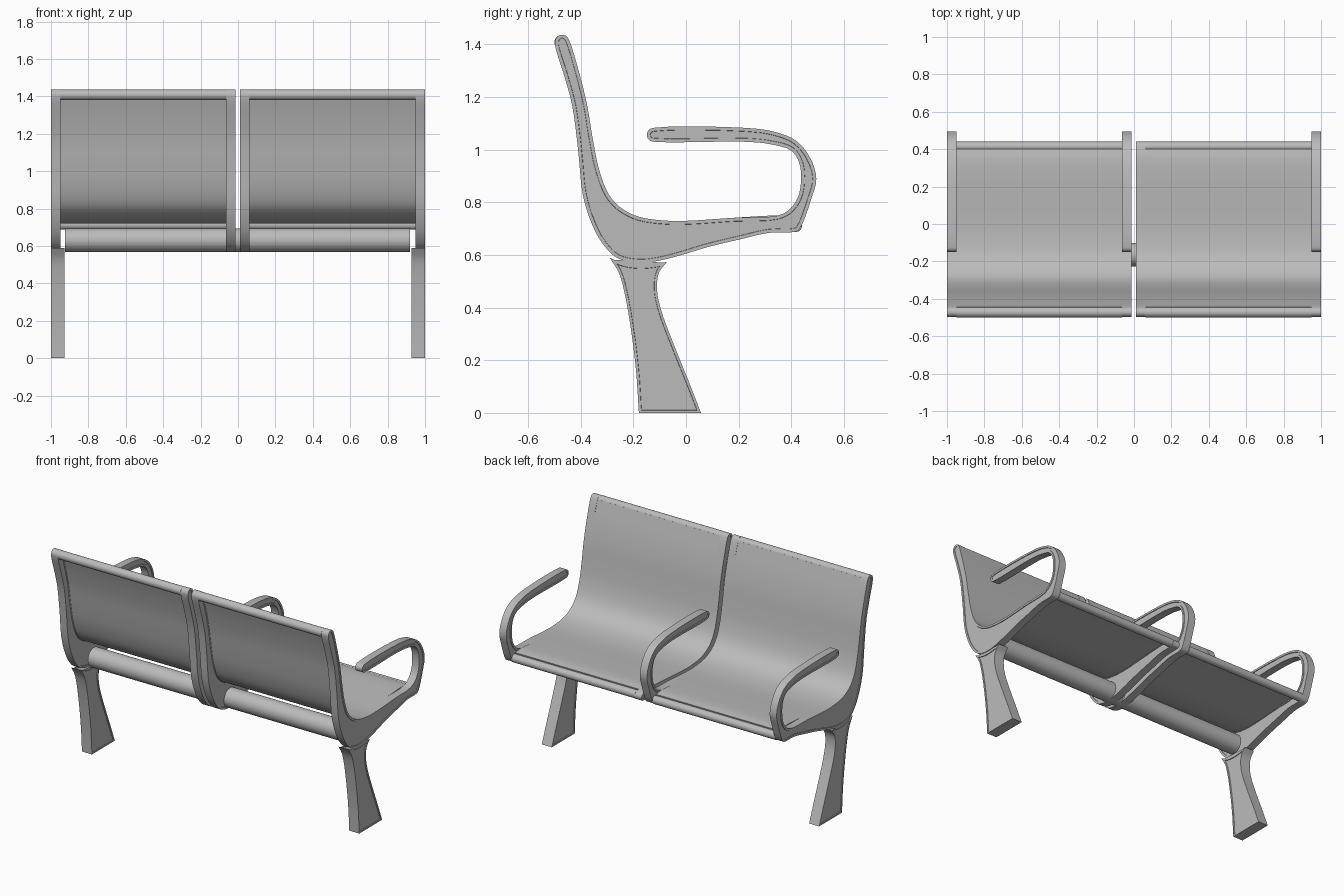
import bpy
import bmesh
import math
from mathutils import Vector

old_cube = bpy.data.objects.get("Cube")
if old_cube:
    bpy.data.objects.remove(old_cube, do_unlink=True)

grey = bpy.data.materials.new("satin grey metal")
grey.use_nodes = True
grey.diffuse_color = (0.5, 0.5, 0.5, 1)
grey.node_tree.nodes["Principled BSDF"].inputs["Base Color"].default_value = grey.diffuse_color


def spline(points, closed=False, steps=4):
    """Smooth centripetal curve through (y, z) points."""
    pts = [Vector(p) for p in points]
    if closed:
        pts = [pts[-1]] + pts + pts[:2]
    else:
        pts = [2 * pts[0] - pts[1]] + pts + [2 * pts[-1] - pts[-2]]
    curve = []
    for a, b, c, d in zip(pts, pts[1:], pts[2:], pts[3:]):
        t1 = math.sqrt((b - a).length)
        t2 = t1 + math.sqrt((c - b).length)
        t3 = t2 + math.sqrt((d - c).length)
        for i in range(steps):
            t = t1 + (t2 - t1) * i / steps
            ab = a.lerp(b, t / t1)
            bc = b.lerp(c, (t - t1) / (t2 - t1))
            cd = c.lerp(d, (t - t2) / (t3 - t2))
            abc = ab.lerp(bc, t / t2)
            bcd = bc.lerp(cd, (t - t1) / (t3 - t1))
            curve.append(abc.lerp(bcd, (t - t1) / (t2 - t1)))
    if not closed:
        curve.append(pts[-2])
    return curve


def finish(name, bm):
    """Turn a bmesh into a shaded, coloured object."""
    mesh = bpy.data.meshes.new(name)
    bm.to_mesh(mesh)
    bm.free()
    mesh.materials.append(grey)
    obj = bpy.data.objects.new(name, mesh)
    bpy.context.collection.objects.link(obj)
    bpy.ops.object.select_all(action="DESELECT")
    obj.select_set(True)
    bpy.context.view_layer.objects.active = obj
    bpy.ops.object.shade_smooth_by_angle(angle=math.radians(35))
    return obj


def slab(name, outline, x0, x1, rim=0.0):
    """Extrude a side outline across x; a rim sinks both side faces."""
    bm = bmesh.new()
    face = bm.faces.new([bm.verts.new((x0, p.x, p.y)) for p in outline])
    grown = bmesh.ops.extrude_face_region(bm, geom=[face])["geom"]
    verts = [g for g in grown if isinstance(g, bmesh.types.BMVert)]
    bmesh.ops.translate(bm, verts=verts, vec=(x1 - x0, 0, 0))
    bmesh.ops.recalc_face_normals(bm, faces=bm.faces)
    if rim:
        sides = [f for f in bm.faces if len(f.verts) > 4]
        bmesh.ops.inset_individual(bm, faces=sides, thickness=rim, use_even_offset=True)
        bmesh.ops.inset_individual(bm, faces=sides, thickness=0.001, depth=-0.004)
    return finish(name, bm)


def rod(name, centre, radius, x0, x1):
    circle = [Vector((centre[0] + radius * math.cos(a), centre[1] + radius * math.sin(a)))
              for a in (math.tau * i / 32 for i in range(32))]
    return slab(name, circle, x0, x1)


# Side outlines as (y, z)
seat_line = [(-.445, 1.418), (-.407, 1.297), (-.376, 1.171), (-.354, 1.04), (-.33, .924),
             (-.293, .829), (-.247, .779), (-.179, .745), (-.072, .73), (.01, .73),
             (.18, .741), (.346, .749)]
arm_line = [(.392, .772), (.426, .821), (.437, .886), (.43, .95), (.4, .996), (.323, 1.02),
            (.22, 1.03), (-.122, 1.03), (-.141, 1.037), (-.149, 1.056), (-.141, 1.075),
            (-.122, 1.083), (.22, 1.083), (.335, 1.068), (.418, 1.034), (.471, .97),
            (.495, .89), (.475, .81), (.432, .7)]
front_round = [(.4, .742), (.432, .73), (.441, .712), (.432, .692)]
under_line = [(.414, .688), (.316, .684), (.2, .658), (.087, .631), (-.027, .597),
              (-.103, .578), (-.179, .57), (-.262, .589), (-.319, .646), (-.361, .726),
              (-.392, .829), (-.41, 1), (-.433, 1.171), (-.464, 1.285), (-.498, 1.4),
              (-.495, 1.42), (-.48, 1.435), (-.457, 1.433)]
arm_frame = spline(seat_line + arm_line + under_line, closed=True)
plain_frame = spline(seat_line + front_round + under_line, closed=True)

# Four side frames, three of them with a looped armrest
slab("right_end_frame", arm_frame, -1, -.95, rim=.013)
slab("right_middle_frame", arm_frame, -.065, -.013, rim=.013)
slab("left_middle_frame", plain_frame, .012, .062, rim=.013)
slab("left_end_frame", arm_frame, .95, 1, rim=.013)

# Thin curved seat shells with a rolled bar at the top and front
upper = spline(seat_line + [(.4, .742)])
lower = []
for i, p in enumerate(upper):
    along = upper[min(i + 1, len(upper) - 1)] - upper[max(i - 1, 0)]
    lower.append(p + Vector((along.y, -along.x)).normalized() * .01)
for side, x0, x1 in (("right", -.95, -.065), ("left", .062, .95)):
    slab(side + "_seat_shell", upper + lower[::-1], x0, x1)
    rod(side + "_top_bar", (-.472, 1.408), .028, x0, x1)
    rod(side + "_front_bar", (.414, .713), .026, x0, x1)

# Support beam under both seats
rod("support_beam", (-.164, .631), .063, -.925, .92)

# Flared legs
leg_top = spline([(-.289, .589), (-.236, .567), (-.179, .559), (-.122, .563), (-.072, .574)])
leg_front = spline([(-.072, .574), (-.103, .532), (-.11, .468), (-.095, .392),
                    (-.046, .259), (.011, .118), (.057, 0)])
leg_back = spline([(-.179, 0), (-.19, .163), (-.209, .316), (-.232, .449),
                   (-.255, .532), (-.289, .589)])
leg = leg_top[:-1] + leg_front + leg_back[:-1]
slab("right_leg", leg, -1, -.928, rim=.01)
slab("left_leg", leg, .928, 1, rim=.01)
